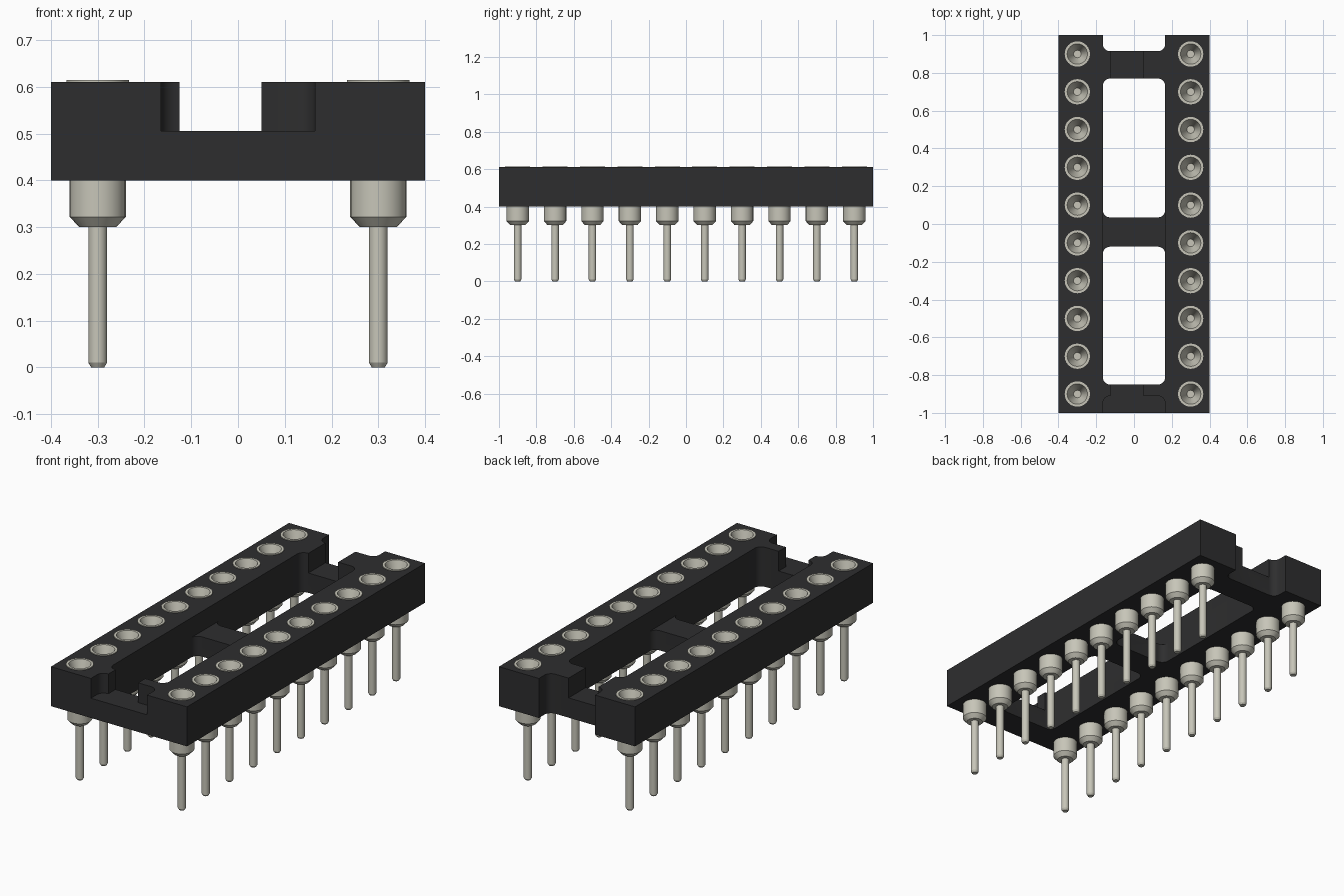
import bpy, bmesh, math
from mathutils import Vector

cube = bpy.data.objects.get("Cube")
if cube:
    bpy.data.objects.remove(cube, do_unlink=True)

BOTTOM, STEP, TOP = 0.4, 0.505, 0.61
RAIL = 0.165            # inner face of each rail
PIN_X = 0.3
PIN_Y = [-0.9 + 0.2 * i for i in range(10)]


def material(name, color, rough, metal=0.0):
    m = bpy.data.materials.new(name)
    m.use_nodes = True
    m.diffuse_color = (*color, 1)
    node = m.node_tree.nodes["Principled BSDF"]
    node.inputs["Base Color"].default_value = (*color, 1)
    node.inputs["Roughness"].default_value = rough
    node.inputs["Metallic"].default_value = metal
    return m


black = material("black plastic", (0.027, 0.027, 0.028), 0.6)
tin = material("tin metal", (0.57, 0.56, 0.48), 0.5)


def to_object(name, bm, mat):
    bmesh.ops.recalc_face_normals(bm, faces=bm.faces)
    me = bpy.data.meshes.new(name)
    bm.to_mesh(me)
    bm.free()
    me.materials.append(mat)
    ob = bpy.data.objects.new(name, me)
    bpy.context.collection.objects.link(ob)
    return ob


def smooth(me, angle=30):
    me.polygons.foreach_set("use_smooth", [True] * len(me.polygons))
    me.set_sharp_from_angle(angle=math.radians(angle))


def prism(bm, outline, z0, z1):
    face = bm.faces.new([bm.verts.new((x, y, z0)) for x, y in outline])
    out = bmesh.ops.extrude_face_region(bm, geom=[face])
    verts = [g for g in out["geom"] if isinstance(g, bmesh.types.BMVert)]
    bmesh.ops.translate(bm, verts=verts, vec=(0, 0, z1 - z0))


def rounded_rect(x0, x1, y0, y1, r=0.0, steps=6):
    if r == 0:
        return [(x0, y0), (x1, y0), (x1, y1), (x0, y1)]
    centers = [(x1 - r, y1 - r), (x0 + r, y1 - r), (x0 + r, y0 + r), (x1 - r, y0 + r)]
    pts = []
    for q, (cx, cy) in enumerate(centers):
        for s in range(steps + 1):
            a = math.pi / 2 * (q + s / steps)
            pts.append((cx + r * math.cos(a), cy + r * math.sin(a)))
    return pts


def block(name, outlines, z0, z1):
    bm = bmesh.new()
    for o in outlines:
        prism(bm, o, z0, z1)
    return to_object(name, bm, black)


def circle(cx, cy, r, n=24):
    return [(cx + r * math.cos(math.tau * i / n), cy + r * math.sin(math.tau * i / n))
            for i in range(n)]


# Socket body: solid bar, then windows, notches and pin holes cut away
body = block("socket_body", [rounded_rect(-0.4, 0.4, -1, 1)], BOTTOM, TOP)
R = 0.038
cutters = [
    block("window_cutter", [rounded_rect(-RAIL, RAIL, -0.85, -0.12, R),
                            rounded_rect(-RAIL, RAIL, 0.035, 0.77, R),
                            rounded_rect(-RAIL, RAIL, 0.915, 1.3, R)], 0.3, 0.8),
    block("front_notch_cutter", [rounded_rect(-RAIL, RAIL, -1.3, -0.91, R)], STEP, 0.8),
    block("middle_bar_cutter", [rounded_rect(-RAIL, RAIL, -0.3, 0.2)], STEP, 0.8),
    block("key_slot_cutter", [rounded_rect(-0.125, 0.05, -1.2, 1.2)], STEP, 0.8),
    block("pin_hole_cutter", [circle(s * PIN_X, y, 0.058)
                              for s in (-1, 1) for y in PIN_Y], 0.3, 0.8),
]
for c in cutters:
    c.hide_render = True
    mod = body.modifiers.new(c.name, "BOOLEAN")
    mod.operation, mod.solver, mod.object = "DIFFERENCE", "EXACT", c

# Bake the cuts and drop the cutters
graph = bpy.context.evaluated_depsgraph_get()
baked = bpy.data.meshes.new_from_object(body.evaluated_get(graph))
body.modifiers.clear()
body.data = baked
for c in cutters:
    bpy.data.objects.remove(c, do_unlink=True)
smooth(body.data)

# Turned pin: tip, leg, collar, flange and funnel-shaped contact
profile = [(0, 0), (0.014, 0), (0.02, 0.01), (0.02, 0.3), (0.04, 0.3), (0.06, 0.322),
           (0.06, 0.6), (0.067, 0.6), (0.067, 0.614), (0.054, 0.614),
           (0.02, 0.51), (0, 0.51)]
bm = bmesh.new()
verts = [bm.verts.new((r, 0, z)) for r, z in profile]
edges = [bm.edges.new(pair) for pair in zip(verts, verts[1:])]
bmesh.ops.spin(bm, geom=verts + edges, cent=(0, 0, 0), axis=(0, 0, 1),
               angle=math.tau, steps=24, use_merge=True)
bmesh.ops.remove_doubles(bm, verts=bm.verts, dist=1e-5)
pin = to_object("pin", bm, tin)
smooth(pin.data)

# Two rows of pins sharing one mesh
for side, label in ((-1, "right"), (1, "left")):
    for i, y in enumerate(PIN_Y):
        ob = bpy.data.objects.new(f"{label}_pin_{i + 1}", pin.data)
        ob.location = Vector((side * PIN_X, y, 0))
        bpy.context.collection.objects.link(ob)
bpy.data.objects.remove(pin, do_unlink=True)
